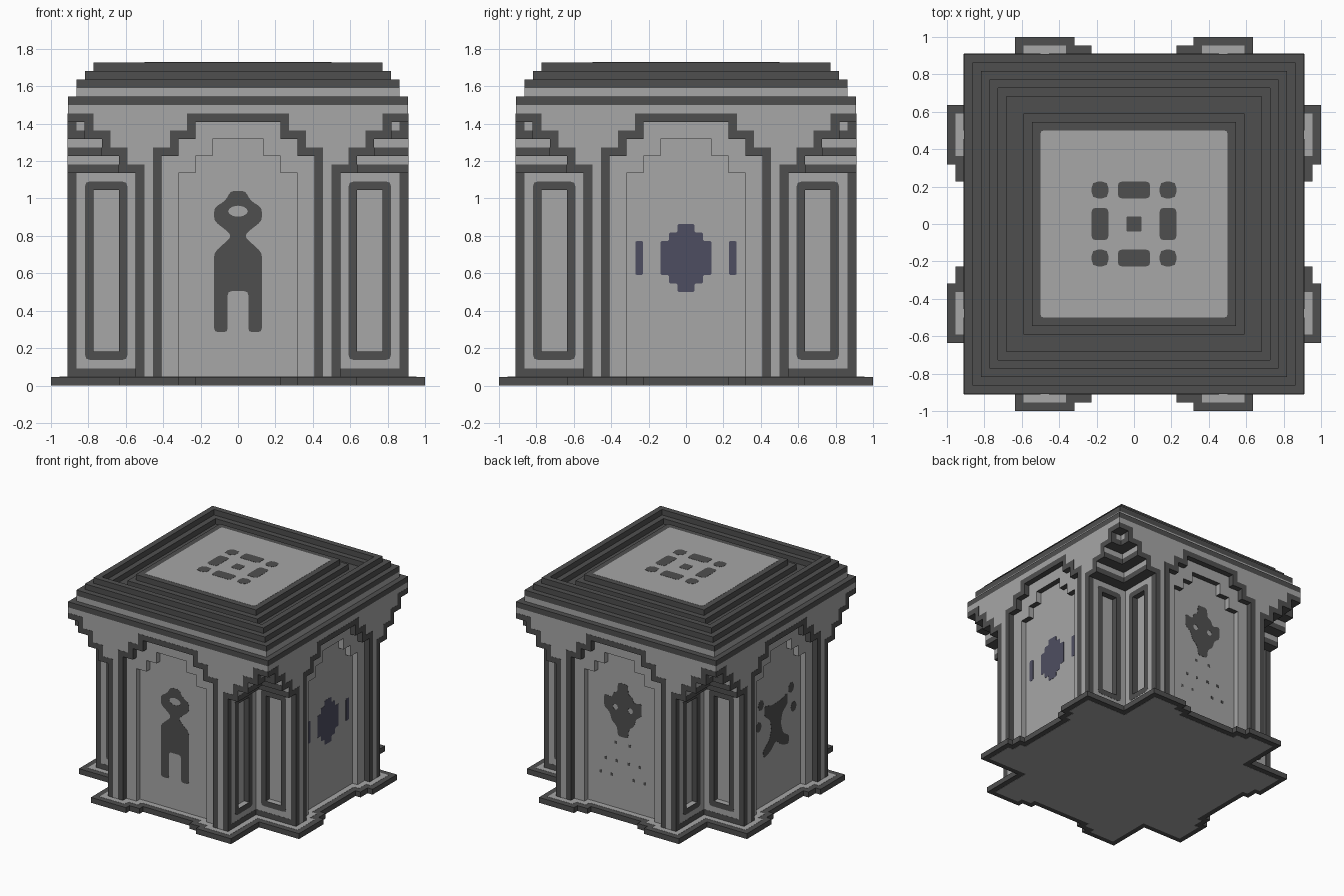
import bpy
import bmesh
import math
from mathutils import Matrix, Vector

cube = bpy.data.objects.get("Cube")
if cube:
    bpy.data.objects.remove(cube, do_unlink=True)

U = 1 / 22          # one building block
THIN = 0.03         # thickness of painted plates, in blocks


def material(name, r, g, b):
    mat = bpy.data.materials.new(name)
    mat.use_nodes = True
    mat.diffuse_color = (r, g, b, 1)
    mat.node_tree.nodes["Principled BSDF"].inputs["Base Color"].default_value = (r, g, b, 1)
    return mat


LIGHT = material("light stone", 0.385, 0.385, 0.385)
DARK = material("dark stone", 0.078, 0.078, 0.078)
BLUE = material("slate blue", 0.076, 0.076, 0.12)


def prism(bm, loops, low, high):
    """Fill the loops (inner ones become holes) and extrude from low to high."""
    edges = []
    for loop in loops:
        verts = [bm.verts.new((x, y, low)) for x, y in loop]
        edges += [bm.edges.new((v, verts[i - 1])) for i, v in enumerate(verts)]
    made = bmesh.ops.triangle_fill(bm, use_beauty=True, edges=edges, normal=(0, 0, 1))
    faces = [g for g in made["geom"] if isinstance(g, bmesh.types.BMFace)]
    top = bmesh.ops.extrude_face_region(bm, geom=faces, use_keep_orig=True)
    moved = [g for g in top["geom"] if isinstance(g, bmesh.types.BMVert)]
    bmesh.ops.translate(bm, verts=moved, vec=(0, 0, high - low))


def finish(bm, name, mats, matrix=None, rule=None):
    bmesh.ops.recalc_face_normals(bm, faces=bm.faces[:])
    if rule:
        for face in bm.faces:
            face.material_index = rule(face)
    bm.transform(Matrix.Scale(U, 4) @ (matrix or Matrix()))
    mesh = bpy.data.meshes.new(name)
    bm.to_mesh(mesh)
    bm.free()
    for mat in mats:
        mesh.materials.append(mat)
    obj = bpy.data.objects.new(name, mesh)
    bpy.context.collection.objects.link(obj)
    return obj


def solid(name, mat, low, high, *loops):
    bm = bmesh.new()
    prism(bm, loops, low, high)
    return finish(bm, name, [mat])


def plates(name, mat, side, shapes):
    """Thin upright plates on one side; shapes are (distance, loops)."""
    bm = bmesh.new()
    for distance, loops in shapes:
        prism(bm, loops, distance - 0.02, distance + THIN)
    upright = Matrix.Rotation(math.pi / 2, 4, 'X')
    turn = Matrix.Rotation(side * math.pi / 2, 4, 'Z')
    return finish(bm, name, [mat], turn @ upright)


def box(x0, x1, y0, y1):
    return [(x0, y0), (x1, y0), (x1, y1), (x0, y1)]


def square(half):
    return box(-half, half, -half, half)


def flip(loop):
    return [(-x, y) for x, y in loop]


def mirrored(half):
    return half + [(-x, y) for x, y in reversed(half) if x > 0]


def rounded(loop, radius):
    out = []
    for i, point in enumerate(loop):
        corner = Vector(point)
        ends = []
        for other in (loop[i - 1], loop[(i + 1) % len(loop)]):
            edge = Vector(other) - corner
            ends.append(corner + edge.normalized() * min(radius, edge.length * 0.4))
        middle = (ends[0] + ends[1]) / 4 + corner / 2
        out += [tuple(v) for v in (ends[0], middle, ends[1])]
    return out


def oval(x, y, rx, ry):
    steps = [i * math.pi / 6 for i in range(12)]
    return [(x + rx * math.cos(t), y + ry * math.sin(t)) for t in steps]


def drawn(half):
    """Mirrored, softened figure from model units."""
    return rounded(mirrored([(x / U, y / U) for x, y in half]), 0.5)


def plan(panel, door, notch, grow=0, pocket=False):
    """Floor plan with stepped doorways and notched corners, four times turned."""
    p, q, a, out = panel - grow, door - grow, notch + grow, 20 + grow
    half = [(a, out), (q, out), (q, out - 1)]
    if panel:
        half += [(p, out - 1), (p, out - 2)]
    if pocket:
        half = [(a, 14), (a - 1, 14), (a - 1, 17), (a, 17)] + half
    run = [(a, a)] + half + [(-x, y) for x, y in reversed(half)]
    loop = []
    for _ in range(4):
        loop += run
        run = [(-y, x) for x, y in run]
    return loop


# Stepped base slab with a pale inner floor above and below
solid("base_slab", DARK, THIN, 1, plan(7, 9, 12, 2))
solid("base_underside", LIGHT, 0, 2 * THIN, plan(7, 9, 12, 1))
solid("base_floor", LIGHT, 1, 1 + THIN, plan(7, 9, 12, 1))


# Walls: floor plans stacked, corbelling outwards toward the top
def wall_rule(face):
    c = face.calc_center_median()
    near, far = sorted((abs(c.x), abs(c.y)))
    reveal = abs(far - 19.5) < 0.01 or (abs(near - 11.5) < 0.01 and far < 18)
    return 1 if face.normal.z < -0.5 or (reveal and abs(face.normal.z) < 0.5) else 0


walls = bmesh.new()
for low, high, panel, door, notch, pocket in (
        (1, 4, 7, 9, 12, False), (4, 23, 7, 9, 12, True), (23, 25, 7, 9, 12, False),
        (25, 27, 5, 9, 14, False), (27, 29, 3, 7, 16, False), (29, 31, 0, 5, 18, False)):
    prism(walls, [plan(panel, door, notch, pocket=pocket)], low, high)
prism(walls, [square(20)], 31, 33)
finish(walls, "walls", [LIGHT, DARK], rule=wall_rule)

# Roof: cornice, stepped rim, sunken gutter and raised centre
solid("cornice", DARK, 33, 34, square(20))
solid("roof_band", LIGHT, 34, 35, square(19))
solid("roof_slab", DARK, 35, 36, square(19))
solid("rim_lower", DARK, 36, 37, square(18), square(15))
solid("rim_upper", DARK, 37, 38, square(17), square(16))
solid("centre_step", DARK, 36, 37, square(13))
solid("centre_top", DARK, 37, 38, square(12))
solid("roof_field", LIGHT, 38, 38 + THIN, rounded(square(11), 0.4))

# Ring of marks on the roof
marks = [rounded(square(0.9), 0.2)]
for s in (-1, 1):
    marks += [rounded(box(-1.9, 1.9, 4 * s - 1, 4 * s + 1), 0.5),
              rounded(box(4 * s - 1, 4 * s + 1, -1.9, 1.9), 0.5)]
    marks += [rounded(box(4 * s - 1, 4 * s + 1, 4 * t - 1, 4 * t + 1), 0.8) for t in (-1, 1)]
solid("roof_marks", DARK, 38, 38 + 2 * THIN, *marks)

# Dark edging of the doorway arch and of the corner notches
arch_inner, arch_outer = [(9, 1)], [(10, 1)]
for x, z in ((9, 27), (7, 29), (5, 31)):
    arch_inner += [(x, z - 2), (x, z)]
    arch_outer += [(x + 1, z - 1), (x + 1, z + 1)]
arch_inner = [arch_inner[0]] + arch_inner[2:]
arch_outer = [arch_outer[0]] + arch_outer[2:]
arch = arch_outer + flip(arch_outer[::-1]) + flip(arch_inner) + arch_inner[::-1]

notch_in, notch_out = [(12, 1)], [(11, 1)]
for x in (12, 14, 16, 18):
    notch_in += [(x, x + 13), (x + 2, x + 13)]
    notch_out += [(x - 1, x + 14), (x + 1, x + 14)]
notch_edge = notch_in + [(20, 32)] + notch_out[-2::-1]

# Corner panels: edge strip, frame lines and corbel bands
panel_edge = [(12, 1), (20, 1), (20, 25), (19, 25), (19, 2), (12, 2)]
frame = [rounded(box(13, 18, 3, 24), 0.6), box(14, 17, 4, 23)]
half_trim = [(20, [notch_edge]), (12, [panel_edge]), (12, frame)]
half_trim += [(x, [box(x, 20, x + 11, x + 12)]) for x in (14, 16, 18)]
half_trim.append((18, [box(19, 20, 30, 31)]))
trim = [(20, [arch])] + half_trim
trim += [(d, [flip(loop) for loop in loops]) for d, loops in half_trim]

SIDES = ("front", "left", "back", "right")
for side, label in enumerate(SIDES):
    plates(label + "_edging", DARK, side, trim)

# Front: standing figure with a ring-shaped head
figure = drawn([(0, .505), (.055, .505), (.055, .285), (.128, .285), (.128, .71), (.085, .75),
                (.04, .79), (.045, .815), (.128, .88), (.128, .95), (.065, .99),
                (.04, 1.04), (0, 1.04)])
plates("front_figure", DARK, 0, [(18, [figure, oval(0, 20.5, 1.15, 0.65)])])

# Side facing +x: stepped blue disc between two bars
disc = []
for x, z in ((1, 11), (2, 12), (3, 13)):
    disc += [(x, z), (x, z + 1)]
disc = disc[:-1] + [(x, 30 - z) for x, z in reversed(disc[:-1])]
shapes = [rounded(mirrored(disc), 0.2)]
shapes += [rounded(box(s * 5.5 - 0.45, s * 5.5 + 0.45, 13, 17), 0.2) for s in (-1, 1)]
plates("left_disc", BLUE, 1, [(18, shapes)])

# Back: mask with eye holes above scattered dots
mask = drawn([(0, .64), (.045, .64), (.055, .72), (.1, .75), (.12, .82), (.17, .85), (.17, .96),
              (.1, .94), (.085, .99), (.05, 1.0), (.045, 1.08), (0, 1.08)])
eyes = [oval(s * 1.5, 19.2, 0.5, 0.5) for s in (-1, 1)]
dots = [box(s * x - 0.25, s * x + 0.25, z - 0.25, z + 0.25) for s in (-1, 1)
        for x, z in ((1.4, 12.8), (3.4, 9.5), (1.2, 9.5), (4.4, 6.8), (2.2, 6.8))]
plates("back_mask", DARK, 2, [(18, [mask] + eyes), (18, dots)])

# Side facing -x: narrow-waisted emblem with round knobs
emblem = drawn([(0, .52), (.07, .46), (.16, .43), (.17, .5), (.09, .55), (.06, .64),
                (.08, .72), (.15, .77), (.15, .86), (.06, .83), (0, .83)])
knobs = [oval(s * x, z, 0.8, 0.9) for s in (-1, 1) for x, z in ((4.3, 19.4), (5, 15.7))]
plates("right_emblem", DARK, 3, [(18, [emblem] + knobs)])
